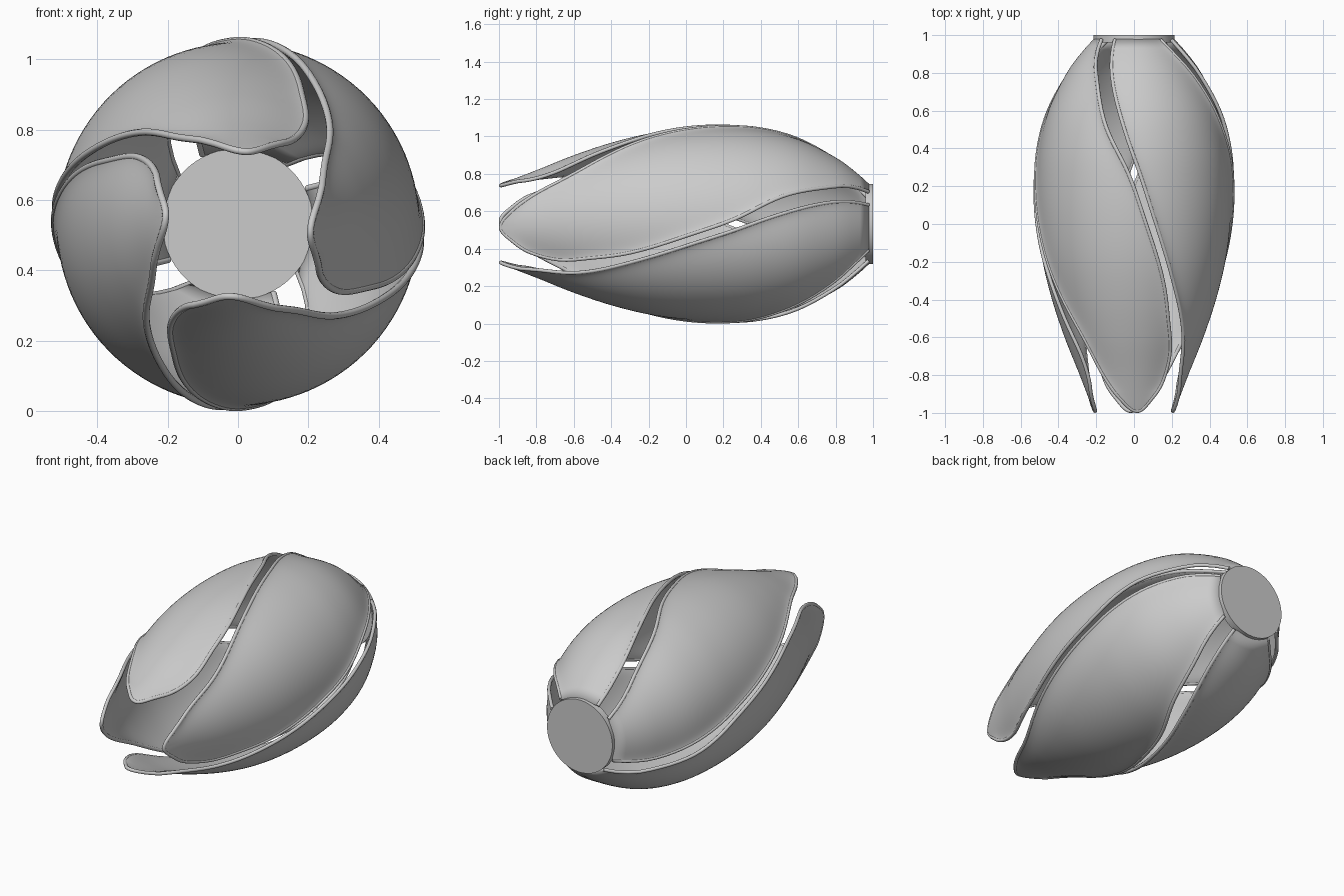
import bpy, math

if "Cube" in bpy.data.objects:
    bpy.data.objects.remove(bpy.data.objects["Cube"])

CZ = 0.532  # height of the long (y) axis

# y -> petal radius, y -> edge angles in degrees (from top towards +x)
RADIUS = [(-1, .203), (-.8, .28), (-.6, .36), (-.4, .427), (-.2, .476), (0, .502),
          (.2, .508), (.4, .493), (.6, .445), (.8, .348), (.9, .275), (.975, .208)]
LEAD = [(-1, 5), (-.95, 20), (-.85, 32), (-.7, 34), (-.5, 26), (-.3, 19), (0, 7),
        (.27, -3.5), (.5, -17), (.75, -30), (.9, -43), (.975, -51)]
TRAIL = [(-1, 5), (-.95, -14), (-.9, -23), (-.8, -34), (-.6, -46), (-.3, -64), (0, -77),
         (.25, -86), (.4, -92), (.6, -100), (.8, -109), (.975, -117)]


def smooth(table, y, sqrt_space=False):
    """Smooth interpolation through a small table."""
    f = (lambda a: math.sqrt(max(a + 1, 0))) if sqrt_space else (lambda a: a)
    xs = [f(p[0]) for p in table]
    vs = [p[1] for p in table]
    n, x = len(xs), f(y)
    i = max(0, min(n - 2, sum(1 for k in xs if k <= x) - 1))

    def slope(k):
        a, b = max(k - 1, 0), min(k + 1, n - 1)
        return (vs[b] - vs[a]) / (xs[b] - xs[a])
    h = xs[i + 1] - xs[i]
    t = (x - xs[i]) / h
    return ((2*t**3 - 3*t**2 + 1) * vs[i] + (t**3 - 2*t**2 + t) * h * slope(i)
            + (3*t**2 - 2*t**3) * vs[i + 1] + (t**3 - t**2) * h * slope(i + 1))


def petal_grid(turn, rows=80, cols=36):
    grid = []
    for i in range(rows + 1):
        y = -.99 + 1.965 * (i / rows) ** 2
        ys = y - .01 * (1 - i / rows)
        r0 = smooth(RADIUS, y)
        a, b = smooth(TRAIL, ys, True), smooth(LEAD, ys, True)
        half = math.radians(b - a) / 2 * r0
        row = []
        for j in range(cols + 1):
            v = math.sin((j / cols - .5) * math.pi)      # denser near the edges
            d = (1 - abs(v)) * half
            tip = min(1, (y + .99) / .1)
            r = r0 + .014 * math.exp(-d / .025) * tip    # lip flares outwards
            phi = math.radians((a + b) / 2 + (b - a) / 2 * v + turn)
            row.append((r * math.sin(phi), y, CZ + r * math.cos(phi)))
        grid.append(row)
    return grid


def link(name, data):
    ob = bpy.data.objects.new(name, data)
    bpy.context.collection.objects.link(ob)
    return ob


for k in range(4):
    g = petal_grid(90 * k)
    rows, cols = len(g), len(g[0])

    # petal blade
    verts = [p for row in g[1:] for p in row] + [g[0][cols // 2]]
    faces = [(i * cols + j, i * cols + j + 1, (i + 1) * cols + j + 1, (i + 1) * cols + j)
             for i in range(rows - 2) for j in range(cols - 1)]
    faces += [(len(verts) - 1, j + 1, j) for j in range(cols - 1)]
    me = bpy.data.meshes.new("petal")
    me.from_pydata(verts, [], faces)
    me.update()
    for p in me.polygons:
        p.use_smooth = True
    ob = link(f"petal_{k + 1}", me)
    mod = ob.modifiers.new("thickness", 'SOLIDIFY')
    mod.thickness, mod.offset = .014, 0

    # rounded rim along the petal outline
    path = [row[0] for row in reversed(g[1:])] + [g[0][cols // 2]] + [row[-1] for row in g[1:]]
    cu = bpy.data.curves.new("petal_rim", 'CURVE')
    cu.dimensions = '3D'
    cu.bevel_depth, cu.bevel_resolution, cu.use_fill_caps = .010, 3, True
    sp = cu.splines.new('POLY')
    sp.points.add(len(path) - 1)
    for pt, co in zip(sp.points, path):
        pt.co = (*co, 1)
    sp.use_smooth = True
    link(f"petal_rim_{k + 1}", cu)

# round base plate that joins the petals
bpy.ops.mesh.primitive_cylinder_add(vertices=96, radius=.215, depth=.04,
                                    location=(0, .98, CZ), rotation=(math.pi / 2, 0, 0))
base = bpy.context.object
base.name = "base_plate"
bpy.ops.object.shade_smooth_by_angle()
